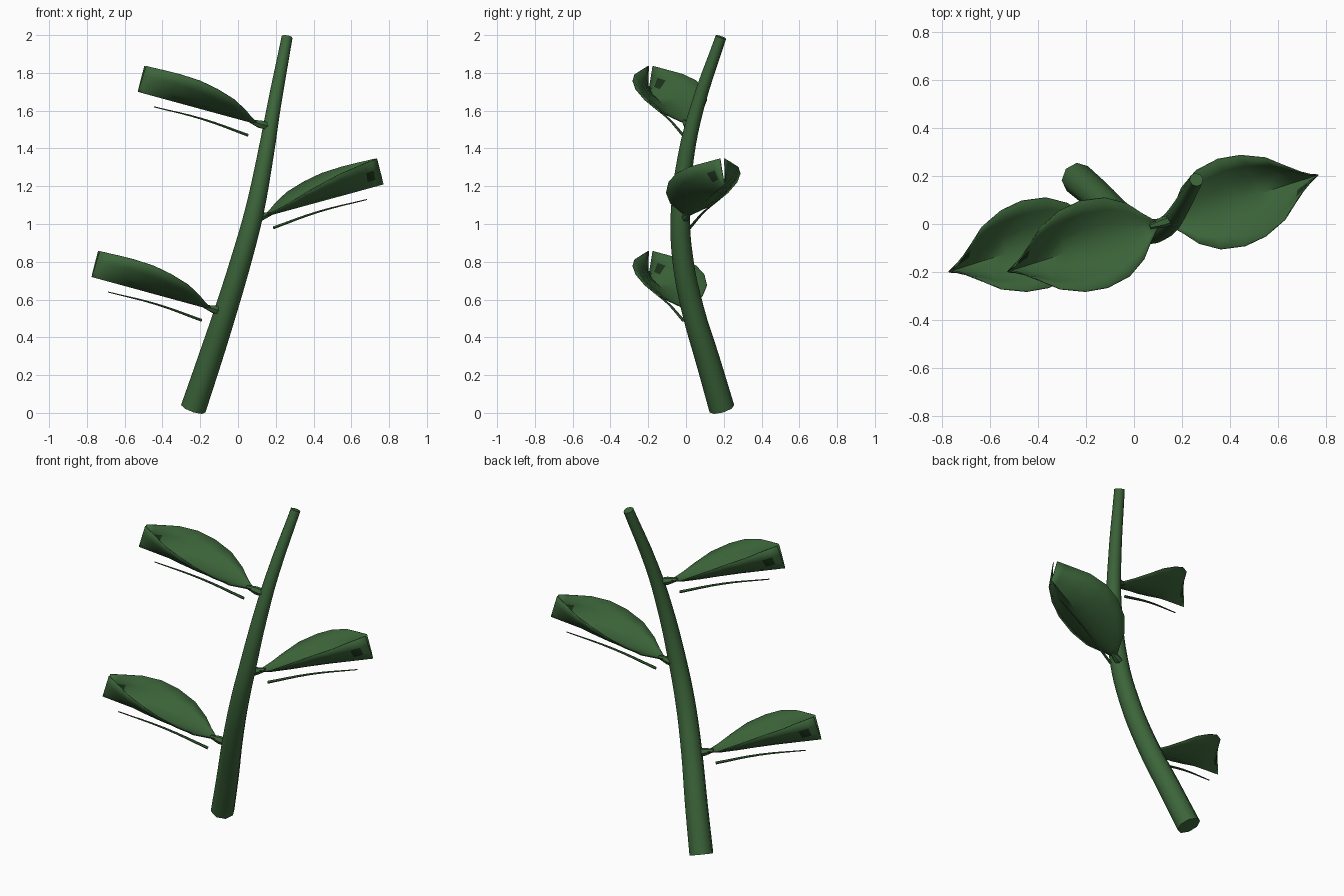
import bpy
import math
from mathutils import Matrix

cube = bpy.data.objects.get("Cube")
if cube:
    bpy.data.objects.remove(cube)


def material(name, rgb):
    m = bpy.data.materials.new(name)
    m.use_nodes = True
    m.diffuse_color = (*rgb, 1)
    m.node_tree.nodes["Principled BSDF"].inputs["Base Color"].default_value = (*rgb, 1)
    return m


green = material("leaf green", (0.045, 0.13, 0.042))
dark = material("dark green", (0.012, 0.035, 0.012))


def activate(ob):
    bpy.ops.object.select_all(action='DESELECT')
    ob.select_set(True)
    bpy.context.view_layer.objects.active = ob


def tube(name, points, radius, sides_res, matrix=Matrix()):
    """Tapered tube through (x, y, z, relative radius) points."""
    cu = bpy.data.curves.new(name, 'CURVE')
    cu.dimensions = '3D'
    cu.bevel_depth = radius
    cu.bevel_resolution = sides_res
    cu.use_fill_caps = True
    cu.resolution_u = 4
    sp = cu.splines.new('BEZIER')
    sp.bezier_points.add(len(points) - 1)
    for bp, p in zip(sp.bezier_points, points):
        bp.co = p[:3]
        bp.radius = p[3]
        bp.handle_left_type = bp.handle_right_type = 'AUTO'
    cu.materials.append(green)
    ob = bpy.data.objects.new(name, cu)
    bpy.context.collection.objects.link(ob)
    ob.matrix_world = matrix
    activate(ob)
    bpy.ops.object.convert(target='MESH')
    bpy.ops.object.shade_smooth_by_angle(angle=math.radians(50))
    return ob


# Leaf stations: distance along midrib, half width, height of the rim
STATIONS = [(0, .008, .005), (.055, .062, .02), (.11, .122, .04), (.2, .172, .075),
            (.31, .19, .103), (.41, .177, .122), (.51, .135, .13), (.57, .085, .133),
            (.62, .045, .134), (.66, .012, .135)]
ACROSS = [-1, -.72, -.4, 0, .4, .72, 1]


def leaf(name, matrix):
    verts, faces, mats = [], [], []
    n = len(ACROSS)
    for s, w, h in STATIONS:
        for t in ACROSS:
            lift = h * abs(t) ** 1.5
            verts.append((s - .3 * lift, w * t, .26 * s + lift))
    for i in range(len(STATIONS) - 1):
        for j in range(n - 1):
            a = i * n + j
            faces.append((a, a + n, a + n + 1, a + 1))
            # dark spot on one side, close to the tip
            mats.append(1 if i == len(STATIONS) - 3 and j == 1 else 0)
    me = bpy.data.meshes.new(name)
    me.from_pydata(verts, [], faces)
    me.materials.append(green)
    me.materials.append(dark)
    me.polygons.foreach_set("material_index", mats)
    ob = bpy.data.objects.new(name, me)
    bpy.context.collection.objects.link(ob)
    ob.matrix_world = matrix
    activate(ob)
    bpy.ops.object.shade_smooth_by_angle(angle=math.radians(50))
    solid = ob.modifiers.new("thickness", 'SOLIDIFY')
    solid.thickness = .005
    solid.offset = 0


# Curved stem, tapering upward
tube("stem", [(-.237, .19, .022, 1), (-.15, .115, .28, .95), (-.062, .035, .55, .88),
              (.02, -.018, .82, .82), (.085, -.03, 1.06, .75), (.145, 0, 1.36, .64),
              (.19, .06, 1.62, .54), (.26, .185, 1.99, .43)], .068, 2)

# Three leaves, each with a stalk and a separate rib beneath
for label, base, yaw in [("lower", (-.145, 0, .55), 197.6),
                         ("middle", (.14, .005, 1.04), 17.6),
                         ("upper", (.1, 0, 1.53), 197.6)]:
    m = Matrix.Translation(base) @ Matrix.Rotation(math.radians(yaw), 4, 'Z')
    leaf(label + "_leaf", m)
    tube(label + "_leaf_stalk", [(-.07, 0, -.015, .9), (-.02, 0, -.002, 1), (.035, 0, .014, .45)],
         .023, 1, m)
    tube(label + "_leaf_rib", [(.05, 0, -.06, 1), (.3, 0, .025, .7), (.57, 0, .09, .35)],
         .008, 1, m)
